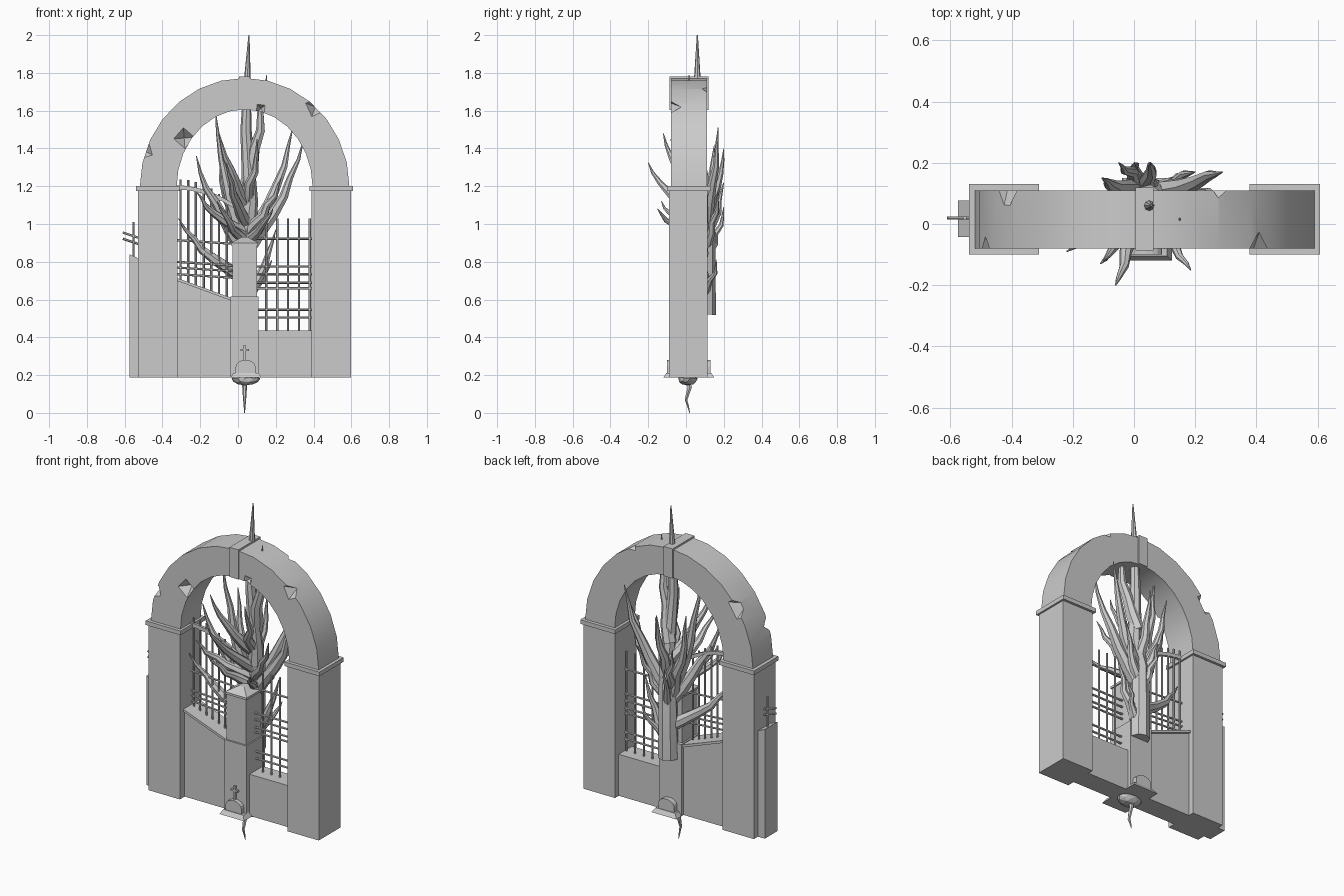
import bpy, bmesh, math, random
from mathutils import Vector, Matrix

if "Cube" in bpy.data.objects:
    bpy.data.objects.remove(bpy.data.objects["Cube"])

random.seed(4)


def finish(name, bm, smooth=False):
    bmesh.ops.recalc_face_normals(bm, faces=bm.faces)
    me = bpy.data.meshes.new(name)
    bm.to_mesh(me)
    bm.free()
    ob = bpy.data.objects.new(name, me)
    bpy.context.collection.objects.link(ob)
    if smooth:
        bpy.ops.object.select_all(action='DESELECT')
        ob.select_set(True)
        bpy.context.view_layer.objects.active = ob
        bpy.ops.object.shade_smooth_by_angle(angle=math.radians(40))
    return ob


def prism(name, pts, y0, y1, smooth=False):
    """Front-view (x, z) outline pushed from y0 to y1."""
    bm = bmesh.new()
    f = bm.faces.new([bm.verts.new((x, y0, z)) for x, z in pts])
    r = bmesh.ops.extrude_face_region(bm, geom=[f])
    vs = [v for v in r['geom'] if isinstance(v, bmesh.types.BMVert)]
    bmesh.ops.translate(bm, vec=(0, y1 - y0, 0), verts=vs)
    return finish(name, bm, smooth)


def slab(name, x0, x1, y0, y1, z0, za, zb=None):
    """Block whose top runs from height za on the left to zb on the right."""
    zb = za if zb is None else zb
    return prism(name, [(x0, z0), (x1, z0), (x1, zb), (x0, za)], y0, y1)


def frustum(name, cx, cy, hx, hy, inset, z0, z1):
    """Tapered block whose top is inset on every side."""
    bm = bmesh.new()
    bmesh.ops.create_cube(bm, size=2)
    for v in bm.verts:
        k = inset if v.co.z > 0 else 0
        v.co = (cx + v.co.x * (hx - k), cy + v.co.y * (hy - k), z1 if v.co.z > 0 else z0)
    return finish(name, bm)


def tube(name, pts, r0, r1=None, sides=6):
    """Tube along a path, tapering from r0 to r1."""
    r1 = r0 if r1 is None else r1
    pts = [Vector(p) for p in pts]
    bm, rings, n = bmesh.new(), [], len(pts)
    for i, p in enumerate(pts):
        d = (pts[min(i + 1, n - 1)] - pts[max(i - 1, 0)]).normalized()
        u = d.cross(Vector((0, 1, 0.01))).normalized()
        w = d.cross(u)
        r = r0 + (r1 - r0) * (i / (n - 1)) ** 1.3
        rings.append([bm.verts.new(p + r * (u * math.cos(t) + w * math.sin(t)))
                      for t in (k * math.tau / sides for k in range(sides))])
    for a, b in zip(rings, rings[1:]):
        for k in range(sides):
            j = (k + 1) % sides
            bm.faces.new((a[k], a[j], b[j], b[k]))
    bm.faces.new(rings[0])
    bm.faces.new(rings[-1])
    return finish(name, bm, True)


def half_ellipse(cx, cz, a, b, n):
    return [(cx + a * math.cos(math.pi * i / n), cz + b * math.sin(math.pi * i / n)) for i in range(n + 1)]


BOT = .187

# Pillars with capitals
for side, cx in (("left", -.425), ("right", .493)):
    slab(side + "_pillar", cx - .104, cx + .104, -.09, .115, BOT, 1.178)
    slab(side + "_capital", cx - .115, cx + .115, -.1, .13, 1.175, 1.2)

# Arch ring with chipped corners
arch = prism("arch", half_ellipse(.035, 1.195, .555, .578, 14)
             + half_ellipse(.035, 1.195, .36, .412, 14)[::-1], -.08, .11, True)
bm = bmesh.new()
chips = [(-.49, -.08, 1.385, .042), (-.285, -.08, 1.455, .055), (.12, -.08, 1.61, .03),
         (.41, -.08, 1.62, .055), (-.43, .115, 1.54, .08), (.29, .115, 1.73, .05)]
for k, (x, y, z, s) in enumerate(chips):
    m = Matrix.Translation((x, y, z)) @ Matrix.Rotation(.5 + k, 4, 'Y') @ Matrix.Rotation(math.pi / 2, 4, 'X')
    bmesh.ops.create_uvsphere(bm, u_segments=4, v_segments=2, radius=s, matrix=m)
cutter = finish("chip_cutter", bm)
cutter.hide_render = True
cutter.hide_set(True)
mod = arch.modifiers.new("chips", 'BOOLEAN')
mod.object, mod.operation, mod.solver = cutter, 'DIFFERENCE', 'EXACT'
slab("keystone", .005, .064, -.087, .12, 1.603, 1.78)

# Low walls: sloping left one, level right one, broken stub outside
slab("left_wall", -.33, -.03, -.045, .08, BOT, .705, .595)
prism("left_coping", [(-.325, .7), (-.03, .592), (-.03, .607), (-.325, .715)], -.058, .093)
slab("right_wall", .1, .4, -.045, .08, BOT, .435)
slab("outer_wall_stub", -.575, -.52, -.042, .077, BOT, .84, .815)

# Centre post
slab("post_base", -.04, .108, -.075, .1, BOT, .615)
slab("post_shaft", -.03, .1, -.065, .08, .61, .89)
slab("post_cap_rim", -.037, .107, -.072, .087, .887, .9)
frustum("post_cap", .035, .008, .072, .079, .055, .9, .93)

# Headstones on the front and back of the post
for side, y0, y1 in (("front", -.1, -.06), ("back", .09, .13)):
    frustum(side + "_stone_plinth", .042, (y0 + y1) / 2, .082, .04, .016, BOT, .212)
    prism(side + "_headstone", [(-.012, .205), (.092, .205)] + half_ellipse(.04, .245, .052, .035, 8), y0, y1)
slab("cross_upright", .03, .041, -.087, -.07, .275, .36)
slab("cross_arm", .012, .059, -.087, -.07, .328, .339)

# Hanging rock and tap root below the post
bm = bmesh.new()
bmesh.ops.create_icosphere(bm, subdivisions=2, radius=1, matrix=Matrix.Translation((.04, .01, .182))
                           @ Matrix.Diagonal((.078, .052, .036, 1)))
for v in bm.verts:
    v.co.x += random.uniform(-.006, .006)
    v.co.y += random.uniform(-.006, .006)
    v.co.z = min(v.co.z, .189)
finish("root_rock", bm)
tube("tap_root", [(.035, .01 + .01 * math.sin(i * 1.6), .17 - .034 * i) for i in range(6)], .014, .002)

# Right railing
YF = .02
for i in range(5):
    x = .15 + .0575 * i
    tube("right_bar", [(x, YF, .42), (x, YF, 1.03)], .006)
for z in (.923, .775, .735, .69, .66, .547, .505):
    tube("right_rail", [(.09, YF, z), (.4, YF, z)], .0065)

# Left railing: descending bars and curved top rail
for i in range(7):
    x = -.305 + i * .041
    tube("left_bar", [(x, YF, .68 - i * .014), (x, YF, 1.235 - .003 * i * i)], .006)
arc = [(-.33 + .31 * t, 1.205 - .1 * t * t) for t in (i / 6 for i in range(7))]
prism("left_top_rail", arc + [(x, z - .022) for x, z in arc[::-1]], YF - .008, YF + .008)
for z in (.915, .8, .77, .735):
    tube("left_rail", [(-.33, YF, z), (-.02, YF, z - .02)], .006)

# Outer railing stub
tube("outer_bar", [(-.553, YF, .81), (-.553, YF, 1.01)], .006)
for z in (.955, .922):
    tube("outer_rail", [(-.61, YF, z), (-.52, YF, z - .03)], .006)

# Dead tree: trunk behind the post, piercing the arch
tube("trunk", [(.045, .1, .52), (.045, .105, .95), (.065, .08, 1.12), (.042, .06, 1.5),
               (.05, .06, 1.78), (.058, .06, 2)], .058, .003, 8)


def branch(z0, x, y, z):
    """Branch from the trunk at height z0 to a tip, bowing outward with a slight wobble."""
    a, b = Vector((.045, .09, z0)), Vector((x, y, z))
    length, pts = (b - a).length, []
    for i in range(7):
        t = i / 6
        h = t + .14 * math.sin(math.pi * t)
        w = .012 * math.sin(math.pi * t)
        pts.append((a.x + (b.x - a.x) * h + random.uniform(-w, w),
                    a.y + (b.y - a.y) * h + random.uniform(-w, w), a.z + (b.z - a.z) * t))
    tube("branch", pts, min(.04, .014 + .045 * length), .002, 7)


# Left, right, front and back tips
for spec in ((.85, -.12, .03, 1.6), (.85, -.105, .15, 1.42), (.85, -.22, -.02, 1.36), (.95, -.22, -.09, 1.17),
             (.7, -.315, -.01, 1.03), (.9, -.11, -.13, 1.12)):
    branch(*spec)
for spec in ((.85, .345, .08, 1.44), (.9, .29, .17, 1.51), (1.2, .152, .015, 1.79), (.95, .23, -.04, 1.25),
             (.9, .185, -.15, 1.08), (.6, .2, .1, .97)):
    branch(*spec)
for spec in ((1, -.06, -.2, 1.325), (1.1, -.1, -.12, 1.48), (1.1, .1, -.08, 1.45)):
    branch(*spec)
for spec in ((1, .055, .2, 1.4), (.9, -.05, .2, 1.22), (.8, 0, .2, 1.09), (.85, .2, .17, 1.17), (.6, .18, .16, .81)):
    branch(*spec)
